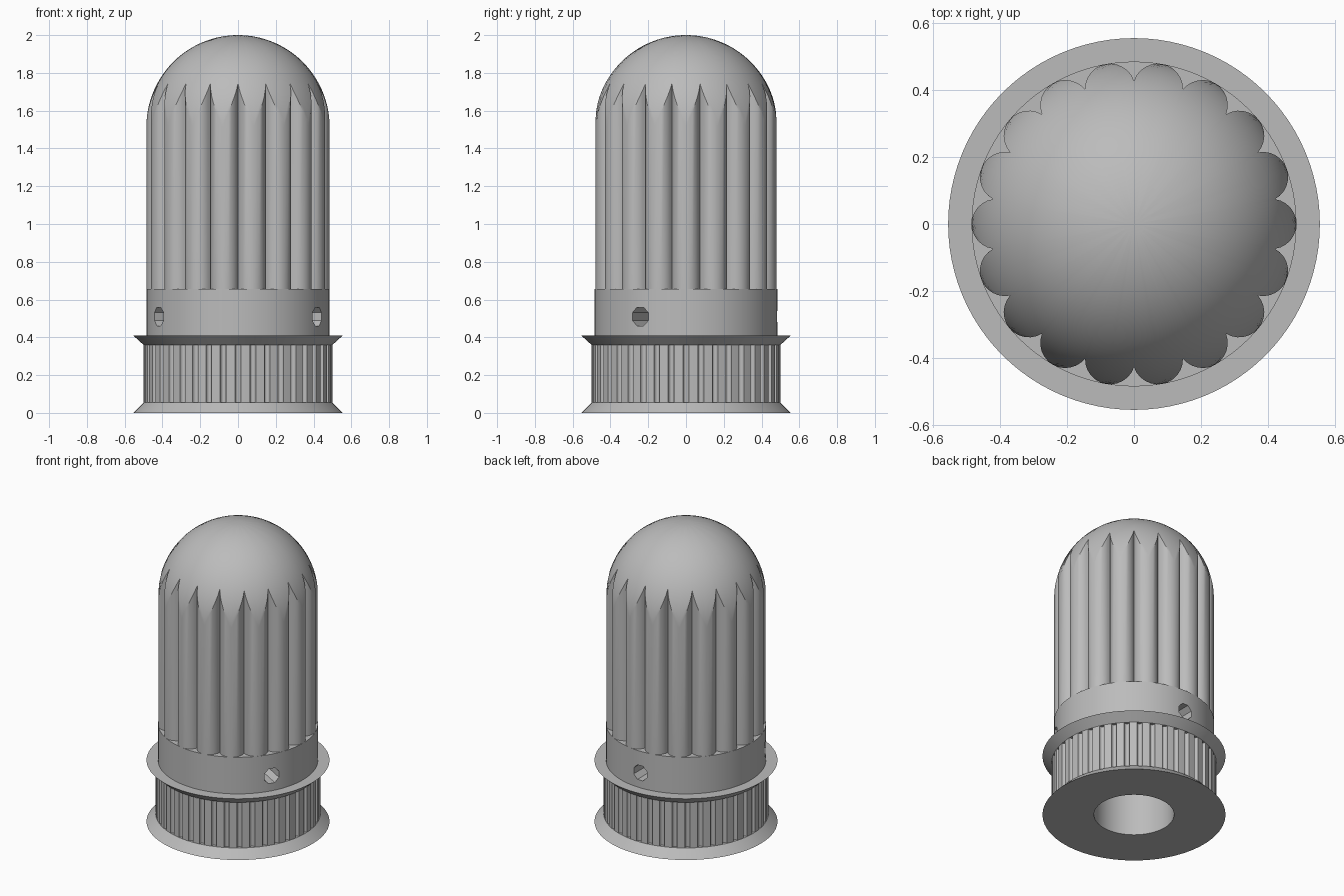
import bpy, bmesh
from math import sin, cos, pi, tau, sqrt, asin, atan2, hypot, radians

cube = bpy.data.objects.get("Cube")
if cube:
    bpy.data.objects.remove(cube)

grey = bpy.data.materials.new("Plain grey")
grey.use_nodes = True
COLOUR = (0.5, 0.5, 0.5, 1)
grey.diffuse_color = COLOUR
grey.node_tree.nodes["Principled BSDF"].inputs["Base Color"].default_value = COLOUR

SEGMENTS = 96
BORE, HUB, TOOTH, FLANGE = 0.243, 0.485, 0.5, 0.555
FLANGE_TOP, COLLAR_TOP = 0.41, 0.655


def skin(name, rings, closed=False, cap_start=False, cap_end=False):
    """Bridge equal-length rings of points into one object."""
    bm = bmesh.new()
    loops = [[bm.verts.new(p) for p in ring] for ring in rings]
    pairs = list(zip(loops, loops[1:]))
    if closed:
        pairs.append((loops[-1], loops[0]))
    for a, b in pairs:
        for i in range(len(a)):
            j = (i + 1) % len(a)
            bm.faces.new((a[i], a[j], b[j], b[i]))
    if cap_start:
        bm.faces.new(loops[0][::-1])
    if cap_end:
        bm.faces.new(loops[-1])
    mesh = bpy.data.meshes.new(name)
    bm.to_mesh(mesh)
    bm.free()
    mesh.materials.append(grey)
    obj = bpy.data.objects.new(name, mesh)
    bpy.context.collection.objects.link(obj)
    return obj


def circle(r, z):
    return [(r * cos(tau * i / SEGMENTS), r * sin(tau * i / SEGMENTS), z)
            for i in range(SEGMENTS)]


def lathe(name, profile, closed=False):
    return skin(name, [circle(r, z) for r, z in profile], closed)


def select_only(obj):
    bpy.ops.object.select_all(action="DESELECT")
    obj.select_set(True)
    bpy.context.view_layer.objects.active = obj


def smooth(obj):
    select_only(obj)
    bpy.ops.object.shade_smooth_by_angle(angle=radians(30))


# Bottom flange with the bore wall, and the top flange
lower = lathe("lower_flange_and_bore", [(BORE, FLANGE_TOP), (BORE, 0), (FLANGE, 0),
                                        (TOOTH, 0.055), (0.46, 0.055)])
upper = lathe("upper_flange", [(0.46, 0.36), (TOOTH, 0.36),
                               (FLANGE, FLANGE_TOP), (0.46, FLANGE_TOP)])

# Toothed belt ring: rounded grooves between flat-topped teeth
TEETH = 40
outline = []
for k in range(TEETH):
    mid = tau * k / TEETH
    for s in range(-4, 5):
        t = s / 4 * pi / 2
        r = TOOTH - 0.02 * cos(t)
        a = mid + 0.016 * sin(t) / TOOTH
        outline.append((r * cos(a), r * sin(a)))
    a = mid + pi / TEETH
    outline.append((TOOTH * cos(a), TOOTH * sin(a)))
belt = skin("toothed_ring", [[(x, y, z) for x, y in outline] for z in (0.055, 0.36)])

# Collar with three octagonal set screw holes
collar = lathe("collar", [(BORE, FLANGE_TOP), (HUB, FLANGE_TOP),
                          (HUB, COLLAR_TOP), (BORE, COLLAR_TOP)], closed=True)
for k in range(3):
    d = pi / 2 + k * tau / 3
    rings = []
    for reach in (0.15, 0.6):
        ring = []
        for i in range(8):
            a = tau * (i + 0.5) / 8
            side = 0.053 * cos(a)
            ring.append((reach * cos(d) - side * sin(d),
                         reach * sin(d) + side * cos(d), 0.51 + 0.053 * sin(a)))
        rings.append(ring)
    cutter = skin("screw_hole_cutter", rings, cap_start=True, cap_end=True)
    cutter.hide_render = True
    cut = collar.modifiers.new("screw_hole", "BOOLEAN")
    cut.operation = "DIFFERENCE"
    cut.solver = "EXACT"
    cut.object = cutter
    select_only(collar)
    bpy.ops.object.modifier_apply(modifier=cut.name)
    bpy.data.objects.remove(cutter)

# Fluted grip: round lobes running up into a spherical dome
LOBES, LOBE_R, LOBE_C, DOME_Z = 18, 0.075, 0.41, 1.515
half = pi / LOBES
cusp = LOBE_C * cos(half) + sqrt(LOBE_R ** 2 - (LOBE_C * sin(half)) ** 2)
sweep = atan2(cusp * sin(half), cusp * cos(half) - LOBE_C)
STEPS, RINGS = 12, 20
columns = []
for k in range(LOBES):
    for s in range(STEPS):
        t = sweep * (2 * s / STEPS - 1)
        x, y = LOBE_C + LOBE_R * cos(t), LOBE_R * sin(t)
        columns.append((tau * k / LOBES + atan2(y, x), min(hypot(x, y), HUB)))
rings = [[(r * cos(a), r * sin(a), COLLAR_TOP) for a, r in columns]]
for n in range(RINGS):
    ring = []
    for a, r in columns:
        polar = asin(r / HUB) * (1 - n / RINGS)
        flat = HUB * sin(polar)
        ring.append((flat * cos(a), flat * sin(a), DOME_Z + HUB * cos(polar)))
    rings.append(ring)
grip = skin("fluted_domed_grip", rings, cap_start=True, cap_end=True)

for part in (lower, upper, belt, collar, grip):
    smooth(part)
